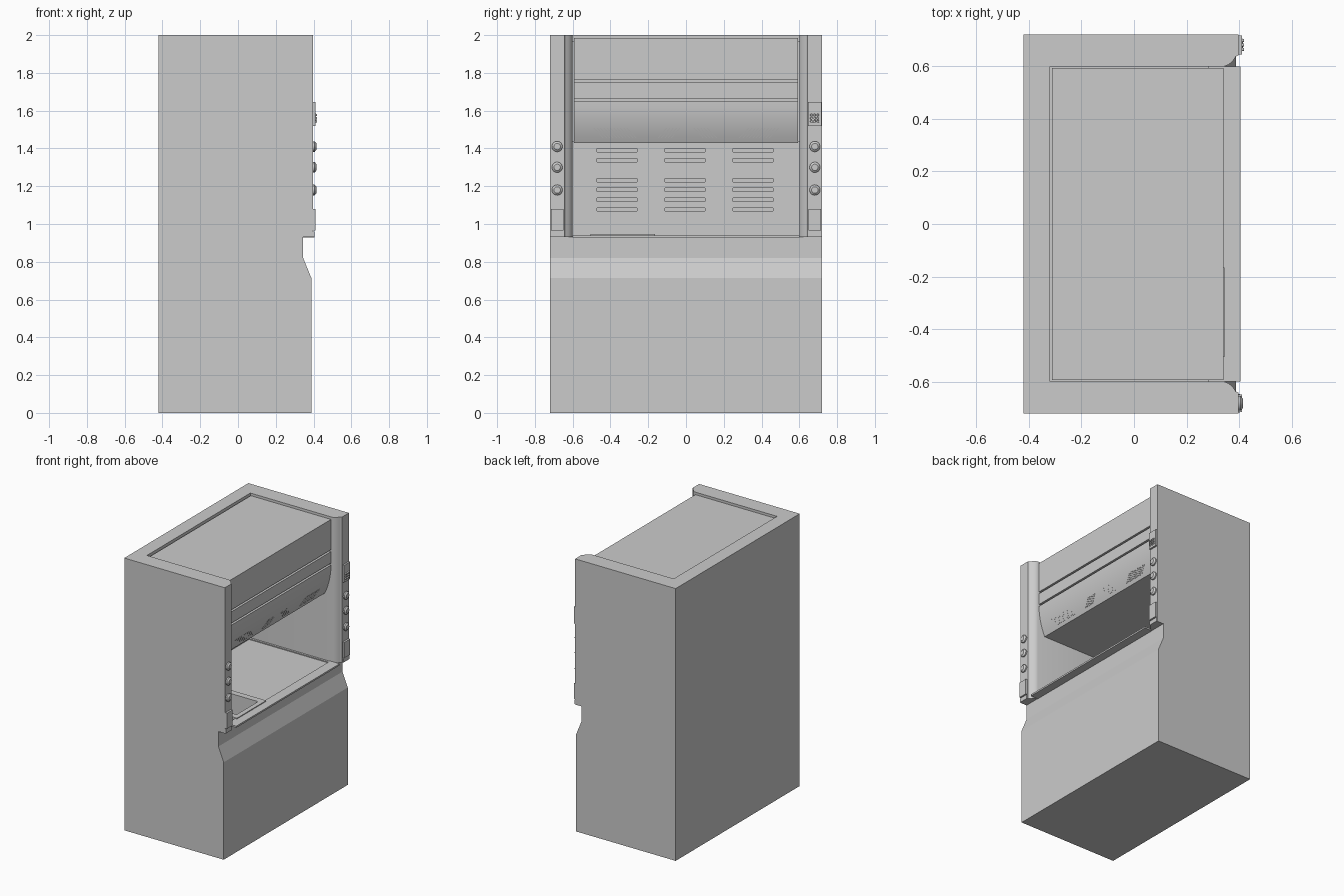
import bpy, bmesh
from math import radians
from mathutils import Matrix, Vector

if "Cube" in bpy.data.objects:
    bpy.data.objects.remove(bpy.data.objects["Cube"])


def finish(name, bm, smooth=False):
    bmesh.ops.recalc_face_normals(bm, faces=bm.faces)
    me = bpy.data.meshes.new(name)
    bm.to_mesh(me)
    bm.free()
    ob = bpy.data.objects.new(name, me)
    bpy.context.collection.objects.link(ob)
    if smooth:
        bpy.context.view_layer.objects.active = ob
        ob.select_set(True)
        bpy.ops.object.shade_smooth_by_angle(angle=radians(30))
        ob.select_set(False)
    return ob


def add_box(bm, x0, x1, y0, y1, z0, z1):
    m = Matrix.Translation(((x0 + x1) / 2, (y0 + y1) / 2, (z0 + z1) / 2))
    m = m @ Matrix.Diagonal((x1 - x0, y1 - y0, z1 - z0, 1))
    bmesh.ops.create_cube(bm, size=1, matrix=m)


def boxes(name, *dims):
    bm = bmesh.new()
    for d in dims:
        add_box(bm, *d)
    return finish(name, bm)


def add_prism(bm, pts, vec):
    f = bm.faces.new([bm.verts.new(p) for p in pts])
    r = bmesh.ops.extrude_face_region(bm, geom=[f])
    vs = [v for v in r["geom"] if isinstance(v, bmesh.types.BMVert)]
    bmesh.ops.translate(bm, verts=vs, vec=Vector(vec))


def prism(name, pts, vec, smooth=False):
    bm = bmesh.new()
    add_prism(bm, pts, vec)
    return finish(name, bm, smooth)


def cut(ob, cutter):
    cutter.hide_render = True
    cutter.hide_viewport = True
    mod = ob.modifiers.new("cut", "BOOLEAN")
    mod.operation = "DIFFERENCE"
    mod.solver = "EXACT"
    mod.object = cutter


# base cabinet with recessed finger shelf
profile = [(-.42, 0), (.388, 0), (.388, .715), (.345, .82), (.345, .93), (-.42, .93)]
base = prism("base_cabinet", [(x, -.72, z) for x, z in profile], (0, 1.44, 0))
cut(base, boxes("sink_cutter", (.05, .31, -.46, -.21, .80, 1.0)))

# side walls with angled front posts
for s, side in ((-1, "left"), (1, "right")):
    plan = [(-.42, .72), (-.42, .6), (.345, .6), (.36, .606), (.376, .62),
            (.387, .637), (.397, .642), (.397, .72)]
    prism(side + "_side_wall", [(x, s * y, .93) for x, y in plan], (0, 0, 1.07), True)

# back panel, top rear frame and slotted baffle
boxes("back_panel", (-.42, -.37, -.6, .6, .93, 2))
boxes("top_rear_frame", (-.37, -.32, -.6, .6, 1.9, 2))
baffle = boxes("slotted_baffle", (-.335, -.32, -.6, .6, .93, 1.9))
slots = [(-.36, -.30, y - .105, y + .105, z - .009, z + .009)
         for y in (-.365, -.005, .355) for z in (1.39, 1.337, 1.232, 1.181, 1.129, 1.077)]
cut(baffle, boxes("slot_cutter", *slots))


# canopy and sash: curved lower front, two horizontal grooves
def sash_x(z):
    return .34 - .05 * max(0, (1.65 - z) / .22) ** 2


front = [(sash_x(1.43 + i * .0275), 1.43 + i * .0275) for i in range(9)]
for z in (1.65, 1.748):
    front += [(.34, z), (.322, z), (.322, z + .014), (.34, z + .014)]
front = front[:8] + front[9:]
front += [(.34, 1.985), (-.312, 1.985), (-.312, 1.43)]
prism("canopy_and_sash", [(x, -.594, z) for x, z in front], (0, 1.188, 0), True)
boxes("canopy_seal", (-.32, .285, -.6, .6, 1.435, 1.97))

# slanted vent slats on the curved sash
bm = bmesh.new()
for y0, count, lean in ((-.49, 11, .05), (-.105, 5, -.045), (.04, 5, .05), (.33, 10, -.05)):
    for i in range(count):
        y = y0 + i * .0175
        pts = []
        for z, dy in ((1.508, 0), (1.455, lean)):
            pts.append((sash_x(z) + .002, y + dy, z))
        (xa, ya, za), (xb, yb, zb) = pts
        add_prism(bm, [(xa, ya, za), (xa, ya + .005, za), (xb, yb + .005, zb), (xb, yb, zb)],
                  (-.008, 0, 0))
finish("sash_vent_slats", bm)

# worktop front lip and edge rails
boxes("worktop_lip", (.33, .406, -.6, .6, .928, .94))
boxes("worktop_edge_rails", (-.32, .33, -.6, -.585, .93, .937), (-.32, .33, .585, .6, .93, .937))

# raised sink rim
boxes("sink_rim",
      (.31, .345, -.505, -.165, .93, .946), (.015, .05, -.505, -.165, .93, .946),
      (.05, .31, -.505, -.46, .93, .946), (.05, .31, -.21, -.165, .93, .946))

# service fittings on both posts: knobs and socket plates
for s, side in ((-1, "left"), (1, "right")):
    y = s * .682
    bm = bmesh.new()
    for z in (1.41, 1.30, 1.18):
        for r1, r2, x, d in ((.028, .028, .4, .012), (.028, .017, .4105, .009)):
            m = Matrix.Translation((x, y, z)) @ Matrix.Rotation(radians(90), 4, "Y")
            bmesh.ops.create_cone(bm, cap_ends=True, segments=24, radius1=r1, radius2=r2,
                                  depth=d, matrix=m)
    finish(side + "_service_knobs", bm, True)
    boxes(side + "_socket_plate", (.39, .411, y - .033, y + .033, .965, 1.08))
    boxes(side + "_post_foot", (.39, .404, y - .035, y + .035, .93, .96))

# control box with keypad on the right post
boxes("control_box", (.39, .41, .645, .717, 1.52, 1.645))
bm = bmesh.new()
for i in range(3):
    for j in range(3):
        m = Matrix.Translation((.412, .664 + i * .017, 1.543 + j * .017))
        bmesh.ops.create_cone(bm, cap_ends=True, segments=12, radius1=.0075, radius2=.006,
                              depth=.012, matrix=m @ Matrix.Rotation(radians(90), 4, "Y"))
finish("control_buttons", bm, True)
